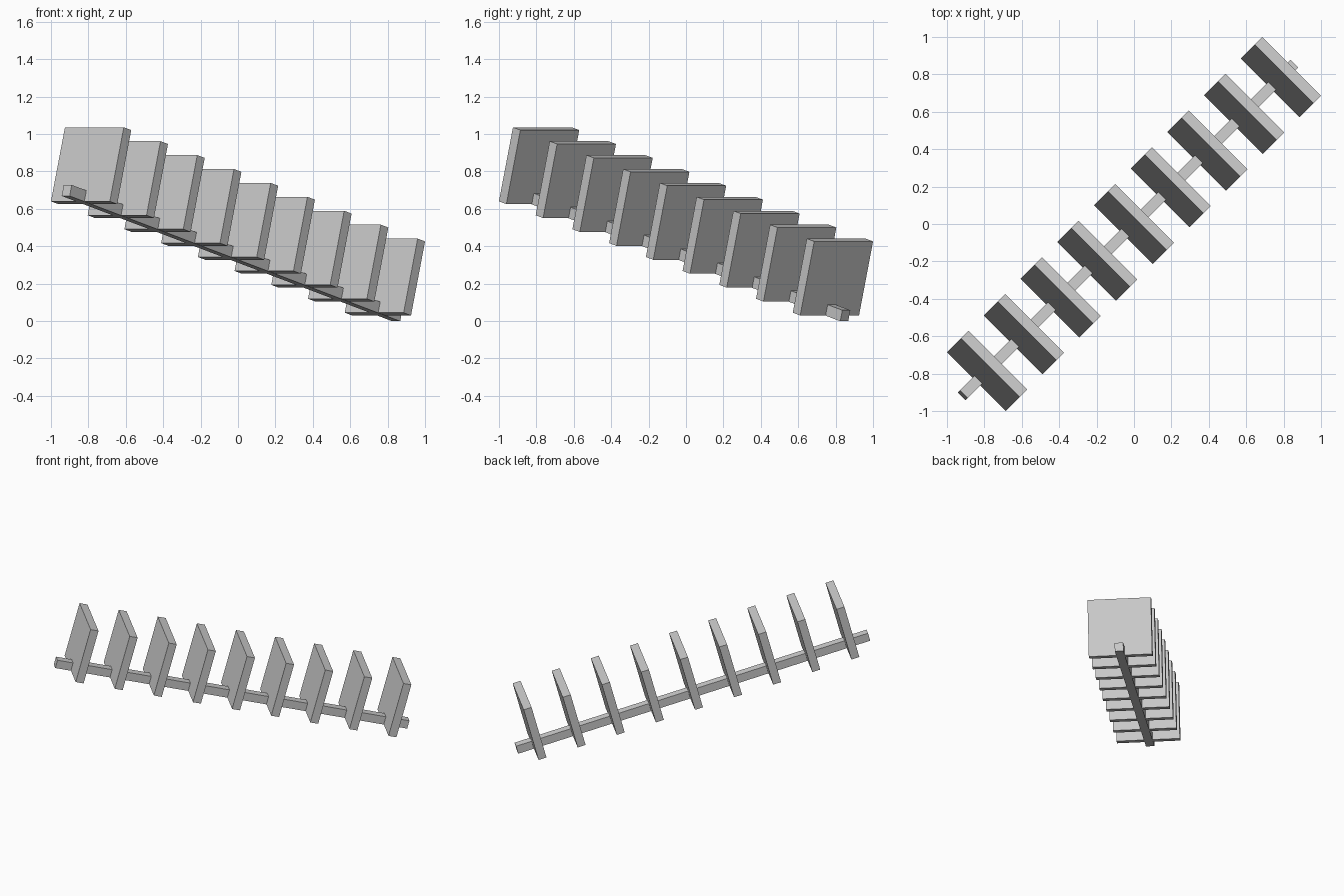
import bpy
from math import radians
from mathutils import Matrix, Vector

cube = bpy.data.objects.get("Cube")
if cube:
    bpy.data.objects.remove(cube, do_unlink=True)

STEPS = 9
SPACING = 0.2875
TREAD = Vector((0.058, 0.445, 0.41))     # thickness, width, height
BEAM = Vector((STEPS * SPACING, 0.06, 0.061))

# Shared frame: local x runs down the slope, local z along the plate height
frame = (Matrix.Translation((0, 0, 0.533))
         @ Matrix.Rotation(radians(45), 4, 'Z')
         @ Matrix.Rotation(radians(15), 4, 'Y'))

grey = bpy.data.materials.new("plain grey")
grey.use_nodes = True
colour = (0.6, 0.6, 0.6, 1)
grey.diffuse_color = colour
grey.node_tree.nodes["Principled BSDF"].inputs["Base Color"].default_value = colour


def box(name, centre, size):
    bpy.ops.mesh.primitive_cube_add(size=1)
    obj = bpy.context.object
    obj.name = name
    obj.data.transform(frame @ Matrix.Translation(centre) @ Matrix.Diagonal((*size, 1)))
    obj.data.materials.append(grey)
    return obj


# Sloping beam, flush with the underside of the plates
box("beam", (0, 0, (BEAM.z - TREAD.z) / 2 - 0.001), BEAM)

# Row of upright plates
for i in range(STEPS):
    box(f"plate_{i + 1}", ((i - (STEPS - 1) / 2) * SPACING, 0, 0), TREAD)
